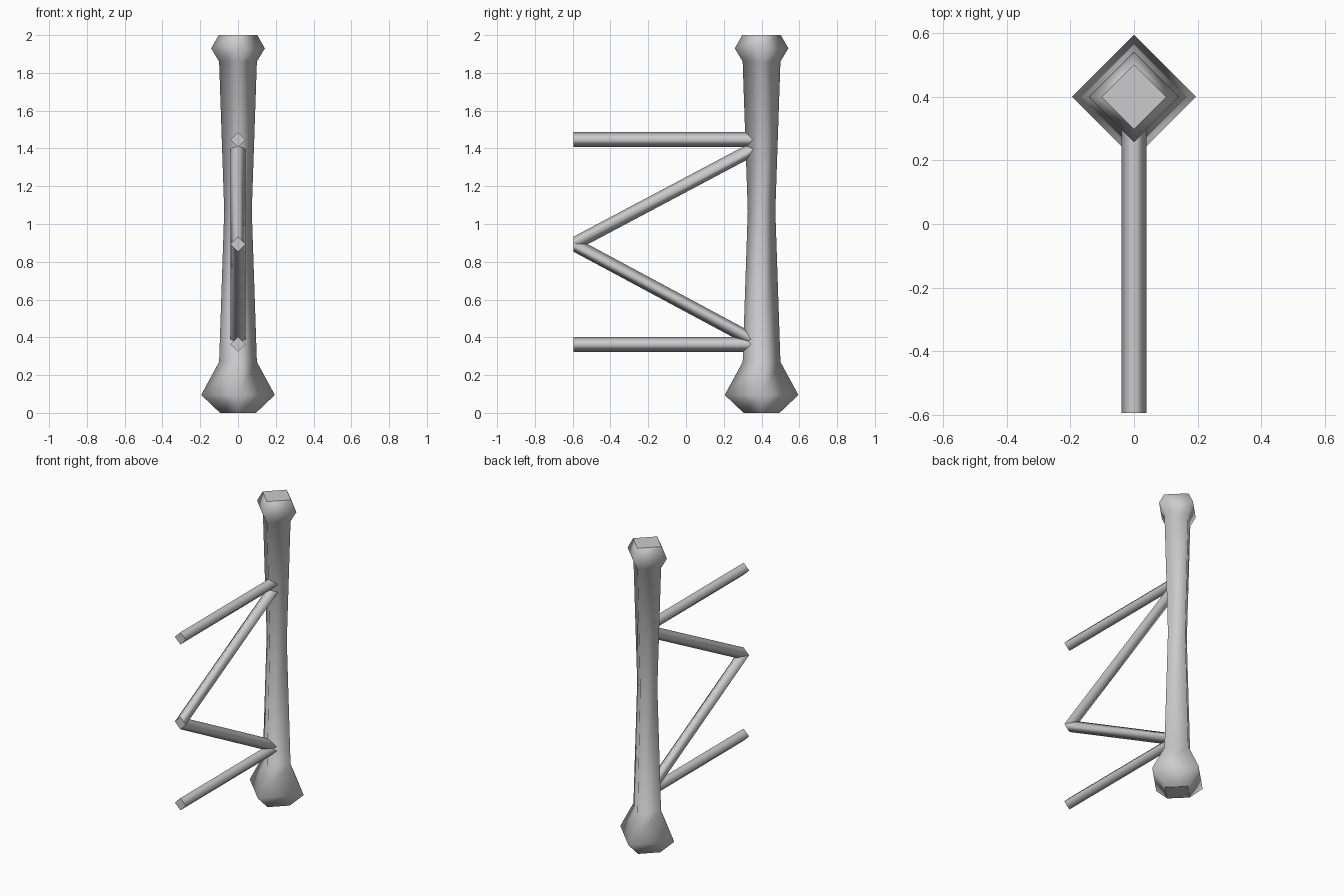
import bpy, bmesh

if "Cube" in bpy.data.objects:
    bpy.data.objects.remove(bpy.data.objects["Cube"])


def loft(name, rings):
    """Skin four-sided rings; sides shaded smooth, end caps flat with sharp rims."""
    bm = bmesh.new()
    loops = [[bm.verts.new(p) for p in ring] for ring in rings]
    for a, b in zip(loops, loops[1:]):
        for i in range(4):
            j = (i + 1) % 4
            bm.faces.new((a[i], a[j], b[j], b[i])).smooth = True
    for cap in (loops[0], loops[-1]):
        face = bm.faces.new(cap)
        for e in face.edges:
            e.smooth = False
    bmesh.ops.recalc_face_normals(bm, faces=bm.faces)
    mesh = bpy.data.meshes.new(name)
    bm.to_mesh(mesh)
    bm.free()
    ob = bpy.data.objects.new(name, mesh)
    bpy.context.collection.objects.link(ob)
    return ob


POST_Y = 0.4
FRONT_Y = -0.595


def post_ring(r, z):
    return [(r, POST_Y, z), (0, POST_Y + r, z), (-r, POST_Y, z), (0, POST_Y - r, z)]


def bar(name, z_front, z_back, y_back, r=0.04):
    """Diamond-section bar with upright cut ends."""
    loft(name, [[(r, y, z), (0, y, z + r), (-r, y, z), (0, y, z - r)]
                for y, z in ((FRONT_Y, z_front), (y_back, z_back))])


# Post with flared foot and collar at the top
profile = [(0.095, 0), (0.195, 0.095), (0.10, 0.27), (0.073, 1.07),
           (0.10, 1.86), (0.142, 1.93), (0.102, 2.0)]
loft("post", [post_ring(r, z) for r, z in profile])

# Horizontal rails
bar("upper_rail", 1.447, 1.447, 0.38)
bar("lower_rail", 0.363, 0.363, 0.38)

# Diagonal braces meeting at the front
bar("upper_brace", 0.893, 1.41, 0.38)
bar("lower_brace", 0.893, 0.37, 0.38)
